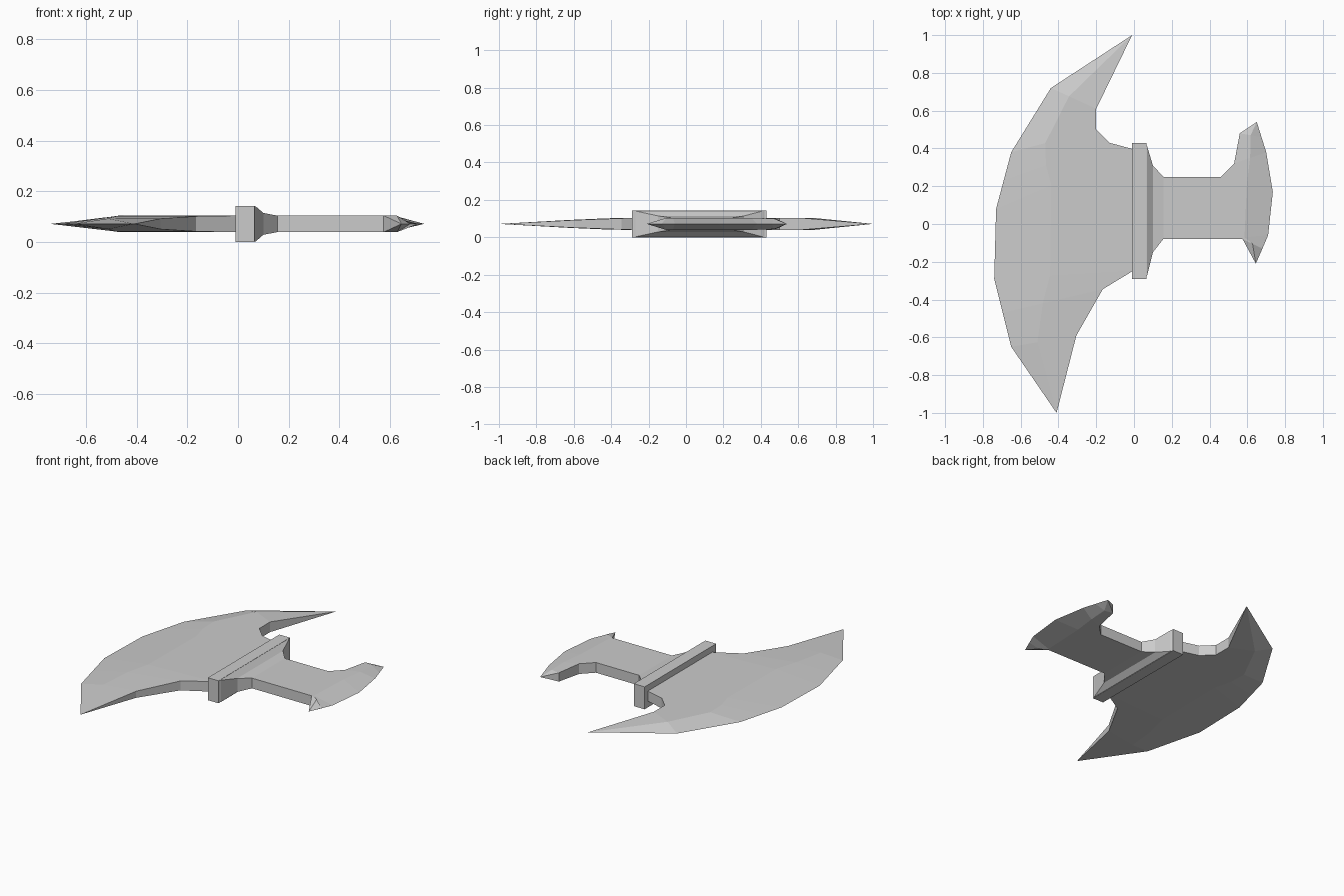
import bpy, bmesh
from mathutils import Vector

if "Cube" in bpy.data.objects:
    bpy.data.objects.remove(bpy.data.objects["Cube"])

MID = 0.0715   # height of the flat centre plane
H = 0.0325     # half thickness of the blades


def finish(bm, name):
    bmesh.ops.remove_doubles(bm, verts=bm.verts[:], dist=0.0005)
    bmesh.ops.recalc_face_normals(bm, faces=bm.faces[:])
    mesh = bpy.data.meshes.new(name)
    bm.to_mesh(mesh)
    bm.free()
    obj = bpy.data.objects.new(name, mesh)
    bpy.context.collection.objects.link(obj)
    return obj


def blade(name, stations, ridge, open_span=None):
    """Stations run tip to tip: (inner point, outer point, half thickness).
    The blade is full thickness up to a ridge, then sharpens to the outer edge."""
    bm = bmesh.new()
    rows = []
    for inner, outer, h in stations:
        a, b = Vector(inner), Vector(outer)
        m = a.lerp(b, ridge)
        pts = [(a, h), (m, h), (b, 0), (m, -h), (a, -h)]
        rows.append([bm.verts.new((p.x, p.y, MID + z)) for p, z in pts])
    for i, (r, s) in enumerate(zip(rows, rows[1:])):
        for k in range(5):
            if k == 4 and i == open_span:
                continue        # joins the neck here
            n = (k + 1) % 5
            bm.faces.new((r[k], r[n], s[n], s[k]))
    return finish(bm, name)


# Large crescent blade
blade("large_blade", [
    ((-0.01, 1.00), (-0.01, 1.00), 0),
    ((-0.20, 0.61), (-0.44, 0.72), H),
    ((-0.20, 0.50), (-0.65, 0.38), H),
    ((-0.13, 0.43), (-0.69, 0.23), H),
    ((0.00, 0.395), (-0.73, 0.08), H),
    ((0.00, -0.245), (-0.74, -0.29), H),
    ((-0.165, -0.345), (-0.695, -0.47), 0.030),
    ((-0.305, -0.59), (-0.65, -0.65), 0.021),
    ((-0.41, -1.00), (-0.41, -1.00), 0),
], 0.6)

# Small rear blade
blade("small_blade", [
    ((0.65, 0.54), (0.65, 0.54), 0),
    ((0.56, 0.48), (0.675, 0.46), 0.028),
    ((0.53, 0.32), (0.70, 0.38), H),
    ((0.46, 0.25), (0.735, 0.17), H),
    ((0.46, -0.08), (0.71, -0.06), H),
    ((0.575, -0.08), (0.68, -0.13), H),
    ((0.645, -0.21), (0.645, -0.21), 0),
], 0.5, open_span=3)

# Neck flaring into the collar: (x, low y, high y, half thickness)
bm = bmesh.new()
rings = []
for x, y0, y1, h in [(0.06, -0.29, 0.43, 0.0715), (0.07, -0.27, 0.41, 0.069),
                     (0.10, -0.15, 0.31, 0.043), (0.155, -0.08, 0.25, H),
                     (0.46, -0.08, 0.25, H)]:
    rings.append([bm.verts.new((x, y, MID + z))
                  for y, z in ((y0, -h), (y1, -h), (y1, h), (y0, h))])
for r, s in zip(rings, rings[1:]):
    for k in range(4):
        n = (k + 1) % 4
        bm.faces.new((r[k], r[n], s[n], s[k]))
finish(bm, "neck")

# Collar block between the two blades
bm = bmesh.new()
bmesh.ops.create_cube(bm, size=1)
for v in bm.verts:
    v.co = (0.028 + v.co.x * 0.075, 0.07 + v.co.y * 0.72, MID + v.co.z * 2 * MID)
finish(bm, "collar")
